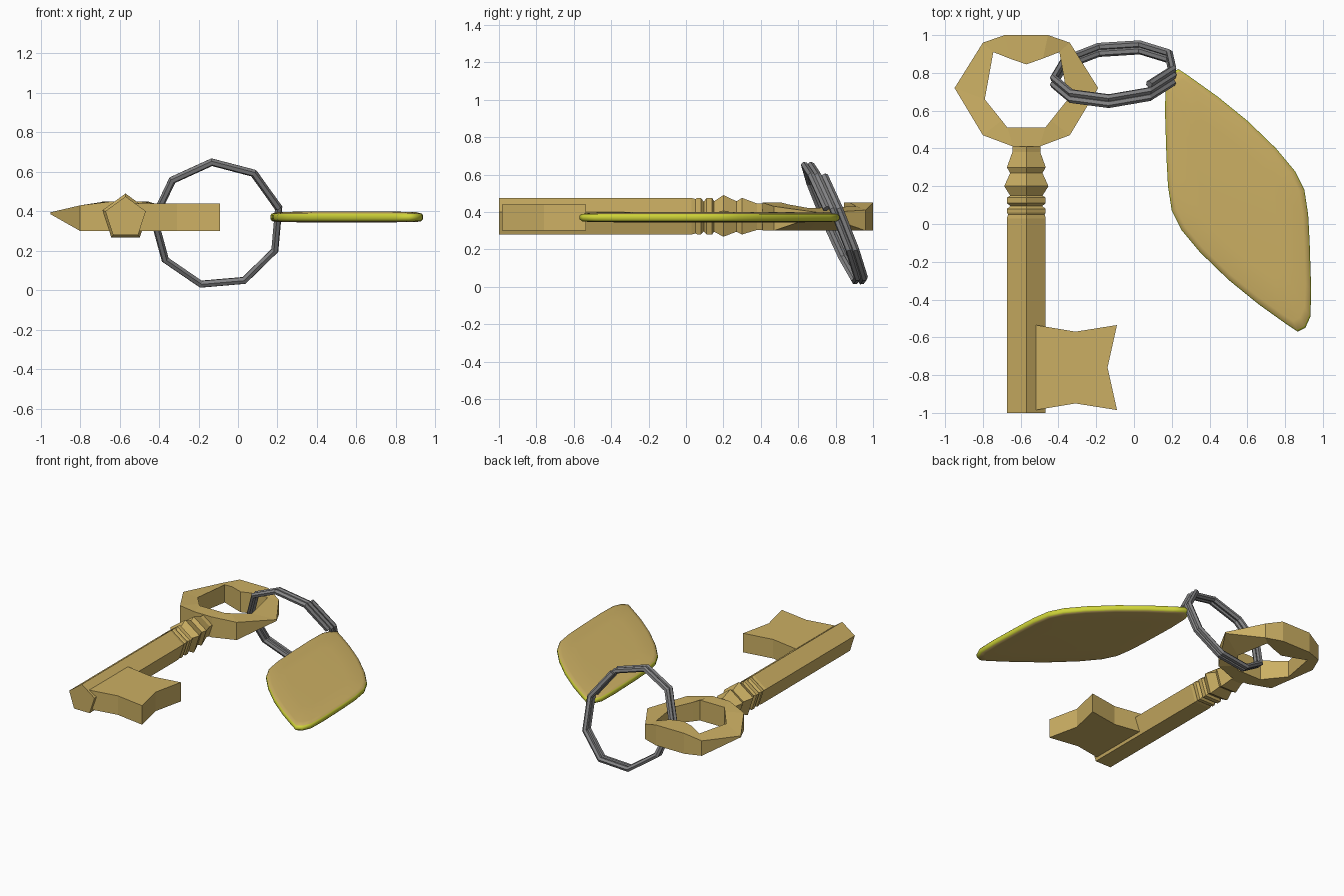
import bpy
import bmesh
from math import sin, cos, radians, tau

cube = bpy.data.objects.get("Cube")
if cube:
    bpy.data.objects.remove(cube, do_unlink=True)


def material(name, rgb, metallic=0.0):
    m = bpy.data.materials.new(name)
    m.use_nodes = True
    m.diffuse_color = (*rgb, 1)
    m.node_tree.nodes["Principled BSDF"].inputs["Base Color"].default_value = (*rgb, 1)
    return m


gold = material("gold", (0.60, 0.43, 0.125))
yellow = material("yellow_edge", (0.62, 0.65, 0.04))
steel = material("steel_grey", (0.23, 0.23, 0.235))

KEY_X = -0.57


def finish(name, bm, *mats):
    bmesh.ops.recalc_face_normals(bm, faces=bm.faces)
    mesh = bpy.data.meshes.new(name)
    bm.to_mesh(mesh)
    bm.free()
    for m in mats:
        mesh.materials.append(m)
    obj = bpy.data.objects.new(name, mesh)
    bpy.context.collection.objects.link(obj)
    return obj


def loft(bm, loops, cap=True, closed=False):
    """Bridge equal-sized point loops with quads; returns the faces of each band."""
    rings = [[bm.verts.new(p) for p in loop] for loop in loops]
    pairs = list(zip(rings, rings[1:]))
    if closed:
        pairs.append((rings[-1], rings[0]))
    bands = []
    for a, b in pairs:
        n = len(a)
        bands.append([bm.faces.new((a[i], a[(i + 1) % n], b[(i + 1) % n], b[i]))
                      for i in range(n)])
    if cap:
        bm.faces.new(rings[0])
        bm.faces.new(rings[-1])
    return bands


# Key shaft: five-sided turning with collars, point upward
profile = [(-1, .108), (.03, .108), (.05, .102), (.06, .108), (.08, .108),
           (.095, .088), (.11, .108), (.14, .108), (.15, .09), (.2, .123),
           (.27, .09), (.3, .108), (.38, .078), (.44, .078)]
bm = bmesh.new()
loft(bm, [[(KEY_X + r * sin(k * tau / 5), y, .367 + r * cos(k * tau / 5))
           for k in range(5)] for y, r in profile])
finish("key_shaft", bm, gold)

# Key bow: half the frame as (outer x, y, low, high, inner x, y, low, high), mirrored
half = [(.07, .41, .30, .45, .10, .51, .30, .45),
        (.23, .47, .30, .43, .13, .548, .30, .44),
        (.38, .72, .385, .395, .22, .66, .30, .42),
        (.23, .96, .30, .41, .175, .91, .30, .43),
        (.115, 1.0, .30, .45, .088, .876, .30, .45)]
top = (0, 1.0, .30, .45, 0, .845, .30, .45)


def section(s, side):
    ox, oy, o_low, o_high, ix, iy, i_low, i_high = s
    ox, ix = KEY_X + side * ox, KEY_X + side * ix
    return [(ox, oy, o_low), (ox, oy, o_high), (ix, iy, i_high), (ix, iy, i_low)]


bm = bmesh.new()
loft(bm, [section(s, 1) for s in half] + [section(top, 1)]
     + [section(s, -1) for s in reversed(half)], cap=False, closed=True)
finish("key_bow", bm, gold)

# Key bit: plate with notched sides
bit = [(-.52, -.535), (-.31, -.57), (-.09, -.535), (-.14, -.76),
       (-.09, -.985), (-.31, -.95), (-.52, -.985)]
bm = bmesh.new()
loft(bm, [[(x, y, z) for x, y in bit] for z in (.30, .44)])
finish("key_bit", bm, gold)

# Tag: half outline turned half a circle about the centre, rounded rim
CX, CY = .551, .125
edge = [(.235, .82), (.195, .80), (.168, .74), (.164, .6), (.172, .35), (.18, .2),
        (.2, .07), (.25, -.03), (.35, -.15), (.5, -.295), (.66, -.425), (.8, -.525)]
edge = [(x - CX, y - CY) for x, y in edge]
edge += [(-x, -y) for x, y in edge]
layers = [(.6, .344), (.92, .346), (.978, .35), (1, .361), (1, .378),
          (.985, .388), (.92, .395), (.6, .399)]
bm = bmesh.new()
bands = loft(bm, [[(CX + x * s, CY + y * s, z) for x, y in edge] for s, z in layers])
for band in bands[2:5]:
    for f in band:
        f.material_index = 1
for f in bm.faces:
    f.smooth = True
finish("tag", bm, gold, yellow)

# Split ring: tilted coil of two turns with overlapping ends
curve = bpy.data.curves.new("split_ring", "CURVE")
curve.dimensions = "3D"
curve.bevel_depth = .02
curve.bevel_resolution = 1
curve.use_fill_caps = True
spline = curve.splines.new("POLY")
COUNT = 20
spline.points.add(COUNT - 1)
for k, p in enumerate(spline.points):
    a = radians(15 + 40 * k)
    x, z = -.105 + .322 * cos(a), .335 + .315 * sin(a)
    y = .795 - .42 * (z - .335) + .08 * (x + .1) + .035 * (k / 9 - 1)
    p.co = (x, y, z, 1)
    p.radius = 1
spline.use_smooth = False
curve.materials.append(steel)
ring = bpy.data.objects.new("split_ring", curve)
bpy.context.collection.objects.link(ring)
